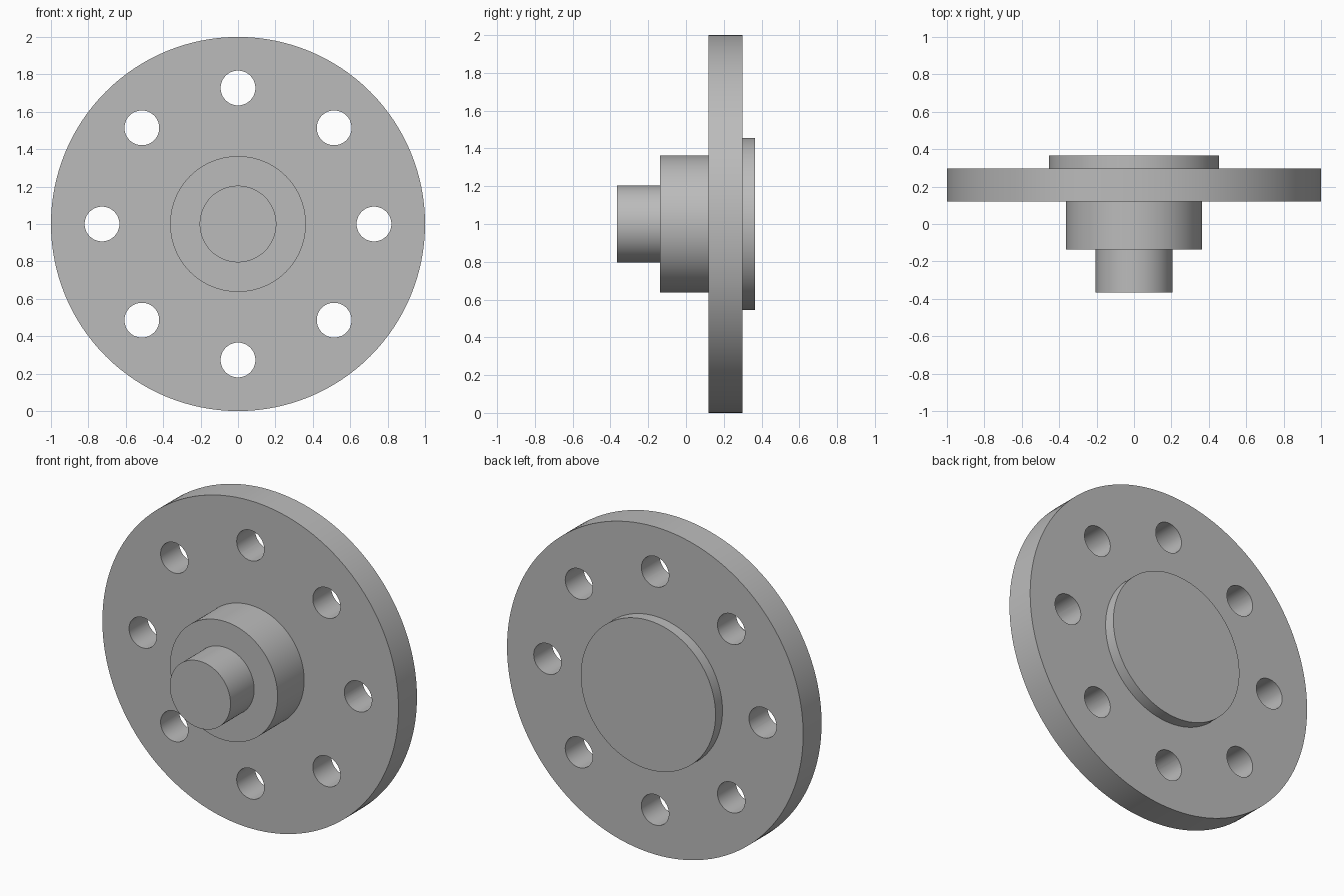
import bpy
import bmesh
from math import cos, sin, tau, radians

if "Cube" in bpy.data.objects:
    bpy.data.objects.remove(bpy.data.objects["Cube"], do_unlink=True)

CENTRE_Z = 1.0
SEGMENTS = 128

grey = bpy.data.materials.new("machined grey")
grey.use_nodes = True
grey.diffuse_color = (0.5, 0.5, 0.5, 1)
grey.node_tree.nodes["Principled BSDF"].inputs["Base Color"].default_value = grey.diffuse_color


def add_turned(bm, profile, segments, x=0.0, z=CENTRE_Z):
    """Turn (radius, y) steps about an axis along y, with flat end caps."""
    rings = []
    for radius, y in profile:
        rings.append([bm.verts.new((x + radius * cos(tau * i / segments), y,
                                    z + radius * sin(tau * i / segments)))
                      for i in range(segments)])
    for a, b in zip(rings, rings[1:]):
        for i in range(segments):
            j = (i + 1) % segments
            bm.faces.new((a[i], a[j], b[j], b[i]))
    bm.faces.new(rings[0])
    bm.faces.new(rings[-1])


def make_object(name, bm):
    bmesh.ops.recalc_face_normals(bm, faces=bm.faces)
    mesh = bpy.data.meshes.new(name)
    bm.to_mesh(mesh)
    bm.free()
    mesh.materials.append(grey)
    obj = bpy.data.objects.new(name, mesh)
    bpy.context.collection.objects.link(obj)
    return obj


# Shaft stub, hub, flange disc and raised rear face as one turned solid
bm = bmesh.new()
add_turned(bm, [(0.205, -0.365), (0.205, -0.137),
                (0.363, -0.137), (0.363, 0.12),
                (1.0, 0.12), (1.0, 0.298),
                (0.455, 0.298), (0.455, 0.365)], SEGMENTS)
flange = make_object("flange", bm)

# Eight bolt holes on a circle
bm = bmesh.new()
for k in range(8):
    angle = tau * k / 8
    add_turned(bm, [(0.093, 0.05), (0.093, 0.4)], 48,
               0.727 * cos(angle), CENTRE_Z + 0.727 * sin(angle))
cutter = make_object("bolt_hole_cutter", bm)
cutter.hide_render = True

drill = flange.modifiers.new("bolt holes", 'BOOLEAN')
drill.operation = 'DIFFERENCE'
drill.solver = 'EXACT'
drill.object = cutter

# Apply the holes, then smooth the round walls and keep the rims sharp
bpy.ops.object.select_all(action='DESELECT')
flange.select_set(True)
bpy.context.view_layer.objects.active = flange
bpy.ops.object.modifier_apply(modifier=drill.name)
bpy.data.objects.remove(cutter, do_unlink=True)
bpy.ops.object.shade_smooth_by_angle(angle=radians(30))
